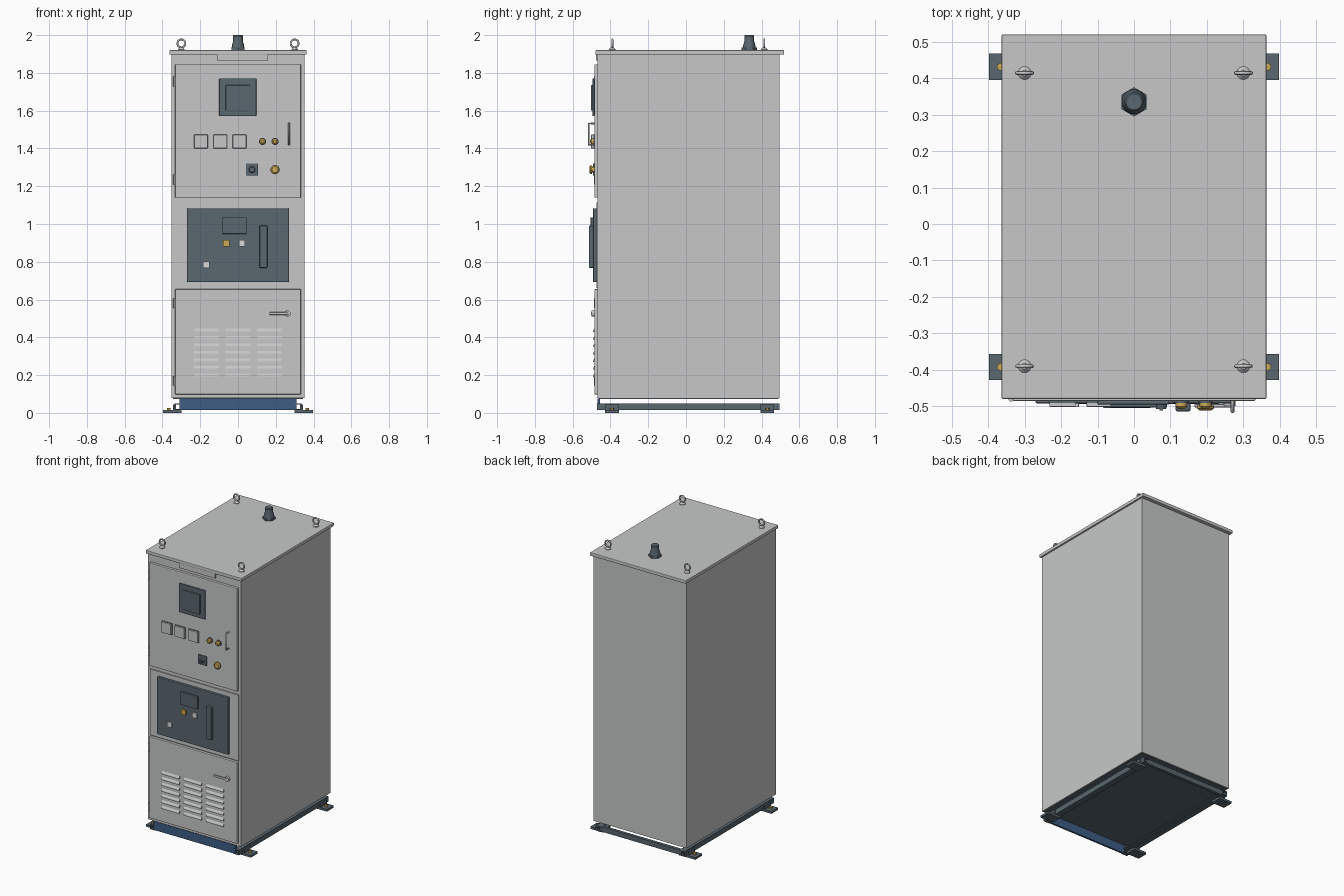
import bpy
import bmesh
import math
from mathutils import Matrix, Vector

old = bpy.data.objects.get("Cube")
if old:
    bpy.data.objects.remove(old)


def material(name, rgb):
    m = bpy.data.materials.new(name)
    m.use_nodes = True
    m.diffuse_color = (*rgb, 1)
    m.node_tree.nodes["Principled BSDF"].inputs["Base Color"].default_value = (*rgb, 1)
    return m


GREY = material("light grey paint", (0.57, 0.575, 0.58))
SLATE = material("dark slate", (0.10, 0.135, 0.16))
BLUE = material("plinth blue", (0.05, 0.11, 0.23))
GOLD = material("amber yellow", (0.60, 0.40, 0.09))
PALE = material("pale grey", (0.70, 0.70, 0.70))


def finish(bm, name, mat, smooth=False):
    bmesh.ops.recalc_face_normals(bm, faces=bm.faces)
    mesh = bpy.data.meshes.new(name)
    bm.to_mesh(mesh)
    bm.free()
    mesh.materials.append(mat)
    obj = bpy.data.objects.new(name, mesh)
    bpy.context.collection.objects.link(obj)
    if smooth:
        bpy.ops.object.select_all(action="DESELECT")
        obj.select_set(True)
        bpy.context.view_layer.objects.active = obj
        bpy.ops.object.shade_smooth_by_angle()
    return obj


def box(name, mat, x, y, z, bevel=0):
    """Box from its (low, high) ranges on each axis."""
    bm = bmesh.new()
    bmesh.ops.create_cube(bm, size=1)
    for v in bm.verts:
        v.co = Vector([(r[0] + r[1]) / 2 + c * (r[1] - r[0])
                       for r, c in zip((x, y, z), v.co)])
    obj = finish(bm, name, mat)
    if bevel:
        mod = obj.modifiers.new("soft edges", "BEVEL")
        mod.width = bevel
        mod.segments = 2
    return obj


def lathe(name, mat, centre, profile, sides=24, axis="Z"):
    """Stack of rings given as (radius, distance along the axis)."""
    bm = bmesh.new()
    rings = []
    for r, h in profile:
        ring = []
        for i in range(sides):
            a = math.tau * (i + 0.5) / sides
            ring.append(bm.verts.new((r * math.cos(a), r * math.sin(a), h)))
        rings.append(ring)
    for low, high in zip(rings, rings[1:]):
        for i in range(sides):
            j = (i + 1) % sides
            bm.faces.new((low[i], low[j], high[j], high[i]))
    bm.faces.new(rings[0])
    bm.faces.new(rings[-1])
    turn = Matrix.Rotation(math.pi / 2, 4, "X") if axis == "-Y" else Matrix()
    bm.transform(Matrix.Translation(centre) @ turn)
    return finish(bm, name, mat, sides > 8)


def tube(name, mat, points, radius, cyclic=False):
    curve = bpy.data.curves.new(name, "CURVE")
    curve.dimensions = "3D"
    curve.bevel_depth = radius
    curve.bevel_resolution = 2
    curve.use_fill_caps = True
    spline = curve.splines.new("POLY")
    spline.points.add(len(points) - 1)
    for p, co in zip(spline.points, points):
        p.co = (*co, 1)
    spline.use_cyclic_u = cyclic
    spline.use_smooth = True
    curve.materials.append(mat)
    obj = bpy.data.objects.new(name, curve)
    bpy.context.collection.objects.link(obj)


# Cabinet shell, floor and roof
box("cabinet_body", GREY, (-0.352, 0.352), (-0.468, 0.496), (0.078, 1.90))
box("cabinet_floor", SLATE, (-0.345, 0.345), (-0.46, 0.49), (0.074, 0.08))
box("roof", GREY, (-0.363, 0.363), (-0.48, 0.52), (1.897, 1.92), 0.004)
box("roof_lip", GREY, (-0.11, 0.16), (-0.477, -0.46), (1.865, 1.90))

# Front doors and middle panel
DOOR = -0.485
box("upper_door", GREY, (-0.333, 0.333), (DOOR, -0.46), (1.14, 1.845), 0.003)
box("middle_panel", GREY, (-0.335, 0.335), (-0.475, -0.46), (0.662, 1.113))
box("lower_door", GREY, (-0.333, 0.333), (DOOR, -0.46), (0.098, 0.655), 0.003)
for z in (1.755, 1.235, 0.58, 0.17):
    lathe("door_hinge", GREY, (-0.337, -0.480, z), [(0.007, -0.026), (0.007, 0.026)], 12)

# Upper door display, meters, lamps and switches
box("display_frame", SLATE, (-0.10, 0.097), (-0.495, DOOR), (1.572, 1.77), 0.003)
box("display_screen", SLATE, (-0.065, 0.062), (-0.503, -0.49), (1.60, 1.735), 0.003)
for x in (-0.196, -0.094, 0.008):
    box("meter_housing", SLATE, (x - 0.038, x + 0.038), (-0.491, DOOR), (1.399, 1.475))
    box("meter_face", GREY, (x - 0.036, x + 0.036), (-0.502, -0.487), (1.401, 1.473), 0.003)
for x in (0.13, 0.196):
    lathe("lamp_collar", SLATE, (x, DOOR, 1.437), [(0.019, 0), (0.019, 0.006)], 24, "-Y")
    lathe("lamp", GOLD, (x, DOOR, 1.437), [(0.016, 0), (0.016, 0.016), (0.009, 0.022)], 24, "-Y")
lathe("push_button", GOLD, (0.196, DOOR, 1.288),
      [(0.013, 0), (0.013, 0.012), (0.023, 0.013), (0.023, 0.021), (0.016, 0.026)], 24, "-Y")
box("switch_plate", SLATE, (0.042, 0.107), (-0.493, DOOR), (1.256, 1.32), 0.002)
lathe("switch_knob", SLATE, (0.0745, -0.493, 1.288), [(0.017, 0), (0.014, 0.014)], 20, "-Y")
box("switch_grip", SLATE, (0.07, 0.079), (-0.512, -0.50), (1.274, 1.302))
tube("door_pull", GREY, [(0.27, -0.48, 1.42), (0.27, -0.515, 1.42),
                         (0.27, -0.515, 1.532), (0.27, -0.48, 1.532)], 0.005)

# Circuit breaker on the middle panel
box("breaker_panel", SLATE, (-0.27, 0.27), (-0.492, -0.47), (0.692, 1.083), 0.004)
box("breaker_screen", SLATE, (-0.085, 0.046), (-0.505, -0.49), (0.948, 1.035), 0.003)
box("breaker_lever", SLATE, (0.114, 0.155), (-0.514, -0.49), (0.768, 0.992), 0.005)
for name, mat, x, z in (("amber_button", GOLD, -0.062, 0.898),
                        ("pale_button", PALE, 0.021, 0.898),
                        ("pale_key", PALE, -0.168, 0.784)):
    box(name, mat, (x - 0.017, x + 0.017), (-0.502, -0.49), (z - 0.017, z + 0.017), 0.002)

# Lower door latch
lathe("latch_boss", GREY, (0.262, DOOR, 0.526), [(0.017, 0), (0.017, 0.014)], 20, "-Y")
box("latch_lever", GREY, (0.166, 0.268), (-0.503, -0.494), (0.519, 0.533), 0.003)


# Ventilation louvres: wedge hoods open at the bottom
def louvre_column(x, half=0.066, rows=7):
    bm = bmesh.new()
    for row in range(rows):
        z = 0.19 + row * 0.0395
        section = [(DOOR + 0.002, z), (DOOR - 0.008, z), (DOOR - 0.007, z + 0.008),
                   (DOOR + 0.002, z + 0.022)]
        ends = [[bm.verts.new((x + s * half, y, h)) for y, h in section] for s in (-1, 1)]
        for end in ends:
            bm.faces.new(end)
        for i in range(4):
            j = (i + 1) % 4
            bm.faces.new((ends[0][i], ends[0][j], ends[1][j], ends[1][i]))
    finish(bm, "louvre_column", GREY)


for x in (-0.167, 0.0, 0.167):
    louvre_column(x)

# Plinth: front cover, channel rails, feet and anchor bolts
box("plinth_front", BLUE, (-0.31, 0.31), (-0.468, -0.455), (0.016, 0.076))
box("plinth_back_tie", SLATE, (-0.31, 0.31), (0.47, 0.49), (0.016, 0.05))


def side_range(s, a, b):
    return tuple(sorted((s * a, s * b)))


for s in (-1, 1):
    box("rail_web", SLATE, side_range(s, 0.328, 0.336), (-0.47, 0.496), (0.015, 0.05))
    for z in (0.015, 0.044):
        box("rail_flange", SLATE, side_range(s, 0.295, 0.33), (-0.47, 0.496), (z, z + 0.006))
    for y in (-0.392, 0.431):
        box("foot_plate", SLATE, side_range(s, 0.30, 0.397), (y - 0.036, y + 0.036), (0, 0.015))
        box("foot_upright", SLATE, side_range(s, 0.334, 0.345), (y - 0.036, y + 0.036),
            (0.01, 0.045))
        lathe("anchor_bolt", GOLD, (s * 0.366, y, 0.013), [(0.011, 0), (0.011, 0.014)], 6)

# Lifting eyes
for x in (-0.30, 0.30):
    for y in (-0.39, 0.414):
        lathe("lifting_eye_base", GREY, (x, y, 1.918),
              [(0.018, 0), (0.018, 0.006), (0.008, 0.016)], 20)
        ring = [(x + 0.021 * math.cos(math.tau * i / 24), y,
                 1.956 + 0.021 * math.sin(math.tau * i / 24)) for i in range(24)]
        tube("lifting_eye_ring", GREY, ring, 0.005, True)

# Cable gland on the roof
lathe("gland_nut", SLATE, (0, 0.335, 1.918), [(0.040, 0), (0.040, 0.016)], 6)
lathe("gland_body", SLATE, (0, 0.335, 1.932),
      [(0.034, 0), (0.032, 0.016), (0.026, 0.036), (0.026, 0.064), (0.022, 0.068)], 24)
